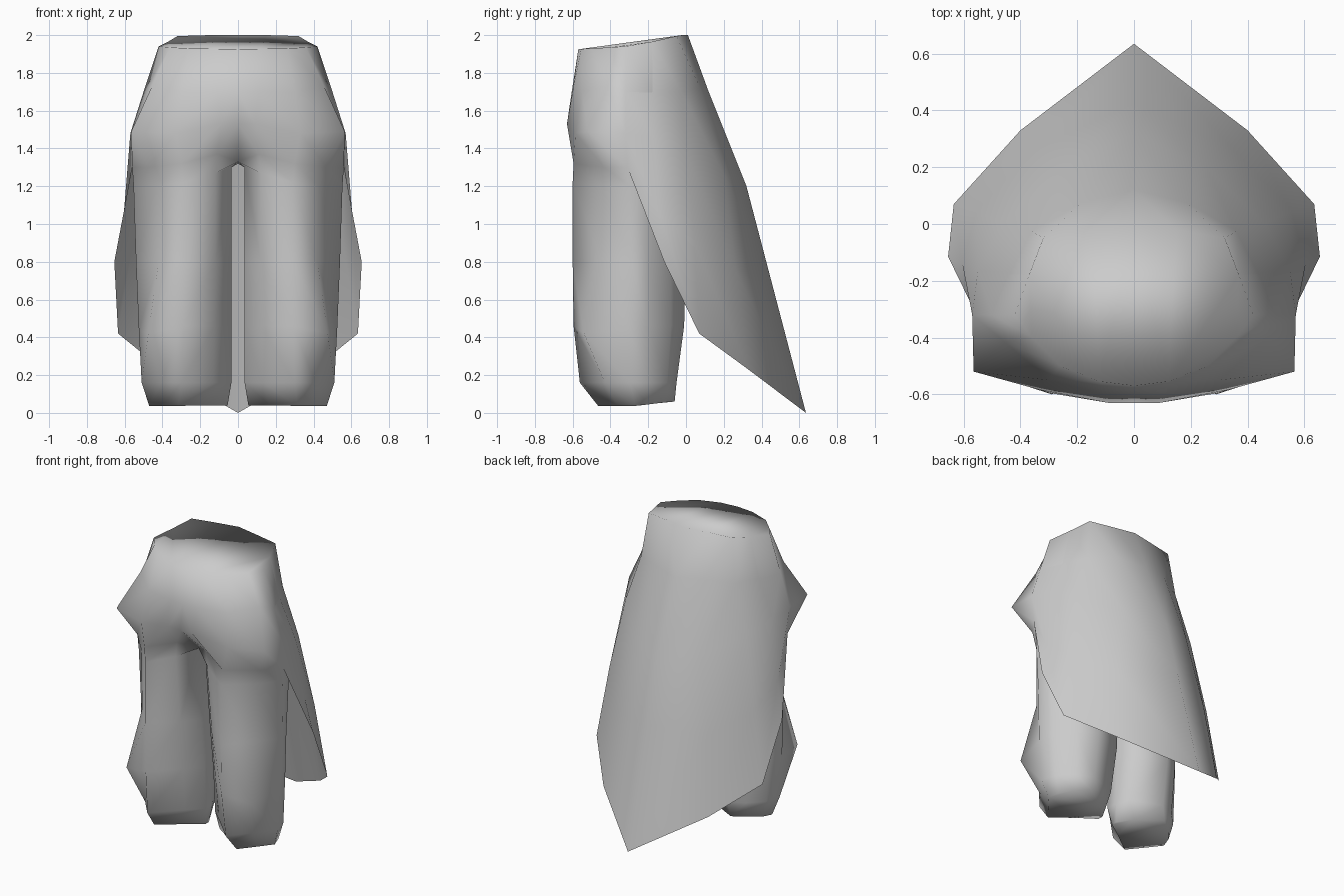
import bpy, bmesh

grey = bpy.data.materials.new("cloth_grey")
grey.diffuse_color = (0.6, 0.6, 0.6, 1)


def half_object(name, strips, caps):
    """Loft rows of points into the right half, then mirror across x = 0."""
    bm = bmesh.new()
    known = {}

    def v(p):
        if p not in known:
            known[p] = bm.verts.new(p)
        return known[p]

    def face(points):
        unique = list(dict.fromkeys(points))
        if len(unique) > 2:
            bm.faces.new([v(p) for p in unique])

    for rows, closed in strips:
        for top, low in zip(rows, rows[1:]):
            n = len(top)
            for i in range(n if closed else n - 1):
                j = (i + 1) % n
                face((top[i], low[i], low[j], top[j]))
    for cap in caps:
        face(cap)
    for f in bm.faces:
        f.smooth = True
    mesh = bpy.data.meshes.new(name)
    bm.to_mesh(mesh)
    bm.free()
    mesh.materials.append(grey)
    ob = bpy.data.objects.new(name, mesh)
    bpy.context.collection.objects.link(ob)
    mod = ob.modifiers.new("mirror", 'MIRROR')
    mod.use_clip = True
    mod.merge_threshold = 0.001
    return ob


def level(z, pts):
    return [(x, y, z) for x, y in pts]


# Pelvis rows, running from front centre round the side to back centre
waist = [(0, -.57, 1.925), (.12, -.555, 1.927), (.26, -.50, 1.93), (.36, -.40, 1.935),
         (.42, -.32, 1.94), (.37, -.18, 1.965), (.32, -.05, 1.995), (.15, -.02, 2), (0, .01, 2)]
hip = [(0, -.605, 1.7), (.11, -.60, 1.7), (.30, -.55, 1.7), (.455, -.415, 1.73),
       (.50, -.32, 1.7), (.44, -.18, 1.7), (.34, -.06, 1.7), (.15, -.03, 1.7), (0, -.01, 1.7)]
belly = [(0, -.63, 1.53), (.09, -.63, 1.53), (.33, -.585, 1.48), (.565, -.52, 1.49),
         (.57, -.32, 1.48), (.52, -.18, 1.46), (.40, -.06, 1.45), (.20, 0, 1.45), (0, 0, 1.45)]
# Leg top, sharing the crotch line with the other leg
crotch = [(0, -.43, 1.33), (.11, -.51, 1.37), (.30, -.595, 1.32), (.47, -.43, 1.30),
          (.56, -.31, 1.3), (.53, -.19, 1.32), (.42, -.07, 1.32), (.26, .01, 1.32), (0, -.10, 1.33)]
crotch_mid = (0, -.25, 1.32)

# Trouser leg rings with chamfered corners, down to the foot end
legs = [
    crotch + [crotch_mid],
    [(.035, -.41, 1.30), (.12, -.51, 1.27), (.29, -.60, 1.22), (.43, -.44, 1.2),
     (.553, -.30, 1.2), (.53, -.20, 1.2), (.42, -.08, 1.2), (.27, .005, 1.2),
     (.09, -.06, 1.26), (.035, -.22, 1.31)],
    level(.80, [(.035, -.36), (.12, -.46), (.29, -.60), (.42, -.45), (.54, -.29),
                (.51, -.20), (.41, -.08), (.28, 0), (.08, -.06), (.035, -.20)]),
    [(.035, -.32, .46), (.125, -.425, .46), (.29, -.595, .46), (.475, -.54, .42), (.525, -.30, .44),
     (.50, -.20, .46), (.40, -.08, .46), (.28, -.01, .46), (.08, -.07, .46), (.035, -.20, .46)],
    level(.16, [(.035, -.30), (.13, -.39), (.30, -.562), (.41, -.43), (.51, -.295),
                (.48, -.19), (.39, -.10), (.28, -.05), (.08, -.13), (.04, -.22)]),
    [(.055, -.28, .04), (.17, -.36, .04), (.315, -.465, .037), (.40, -.36, .037),
     (.47, -.27, .037), (.45, -.20, .045), (.38, -.12, .055), (.30, -.06, .06),
     (.13, -.16, .05), (.055, -.24, .04)],
]

# Rear drape, hanging from the back of the waist to a central point
drape = [
    waist[4:],
    [hip[4], (.435, -.17, 1.7), (.36, -.025, 1.7), (.185, .075, 1.72), (0, .12, 1.7)],
    [belly[4], (.55, -.165, 1.45), (.462, 0, 1.38), (.255, .20, 1.26), (0, .32, 1.2)],
    [crotch[4], (.605, -.14, 1.05), (.555, .045, .9), (.35, .265, .75), (0, .425, .8)],
    [crotch[4], (.655, -.115, .8), (.635, .07, .42), (.40, .33, .23), (0, .635, 0)],
]

half_object("trousers_with_rear_drape",
            [([waist, hip, belly, crotch], False), (legs, True), (drape, False)],
            [waist, list(reversed(legs[-1]))])
